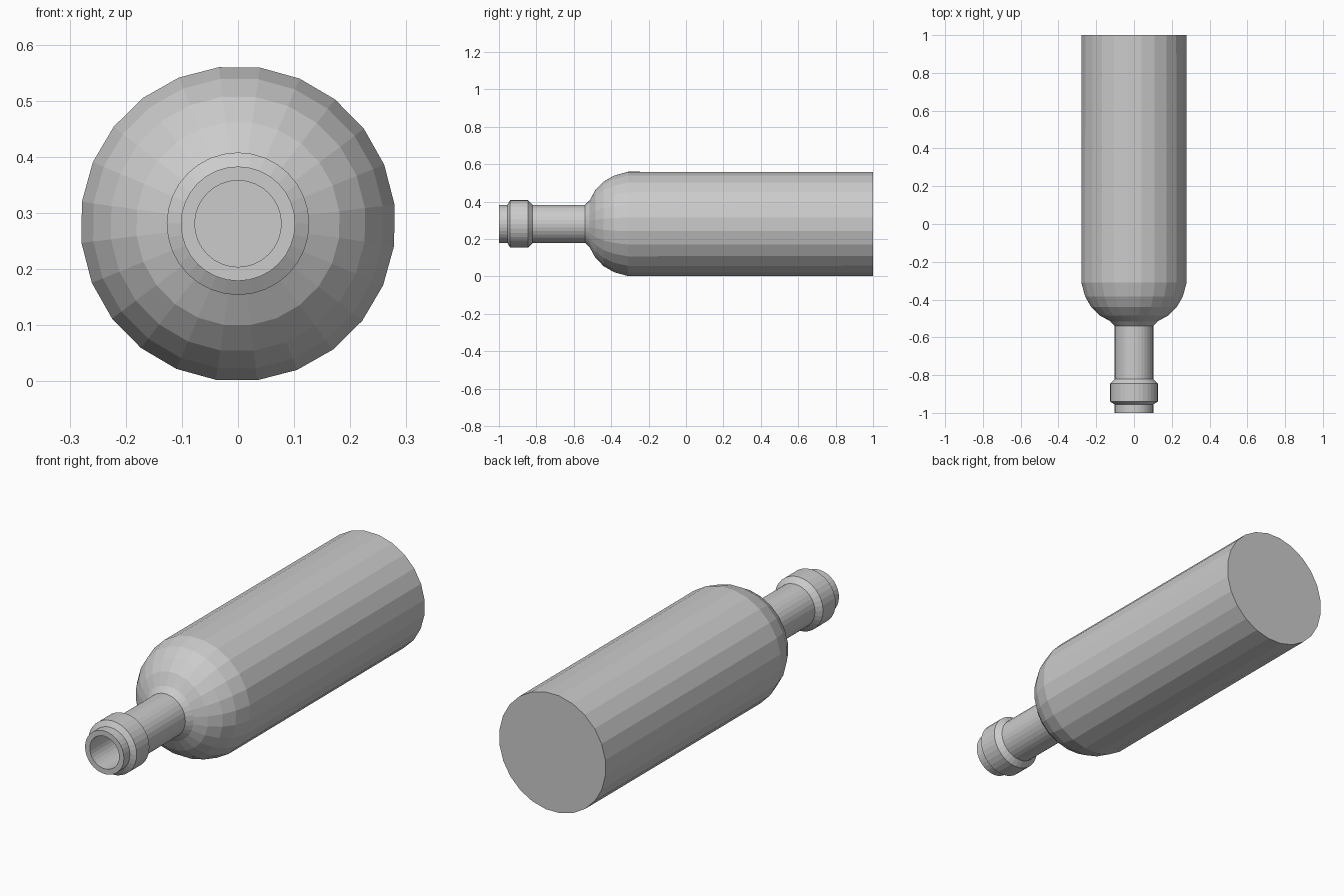
import bpy, bmesh
from math import sin, cos, radians, tau

if "Cube" in bpy.data.objects:
    bpy.data.objects.remove(bpy.data.objects["Cube"])

CENTRE_Z = 0.281


def lathe(name, profile, sides, offset=0.0, cap_start=False):
    """Spin (y, radius) points around the bottle's long axis."""
    bm = bmesh.new()
    rings = []
    for y, r in profile:
        rings.append([bm.verts.new((r * sin(offset + tau * i / sides), y,
                                    CENTRE_Z + r * cos(offset + tau * i / sides)))
                      for i in range(sides)])
    for a, b in zip(rings, rings[1:]):
        for i in range(sides):
            j = (i + 1) % sides
            bm.faces.new((a[i], a[j], b[j], b[i]))
    if cap_start:
        bm.faces.new(list(reversed(rings[0])))
    bmesh.ops.recalc_face_normals(bm, faces=bm.faces)
    mesh = bpy.data.meshes.new(name)
    bm.to_mesh(mesh)
    bm.free()
    obj = bpy.data.objects.new(name, mesh)
    bpy.context.collection.objects.link(obj)
    return obj


# Faceted body with flat base and domed shoulder
lathe("bottle_body",
      [(1.0, 0.28), (-0.31, 0.281), (-0.385, 0.26), (-0.44, 0.228),
       (-0.485, 0.182), (-0.515, 0.126)],
      24, radians(8), cap_start=True)

# Neck with collar, rolled over the mouth into the bore
lathe("bottle_neck",
      [(-0.515, 0.127), (-0.54, 0.102), (-0.82, 0.102), (-0.845, 0.127),
       (-0.94, 0.127), (-0.955, 0.102), (-1.0, 0.102), (-1.0, 0.077),
       (-0.52, 0.077)],
      32)
